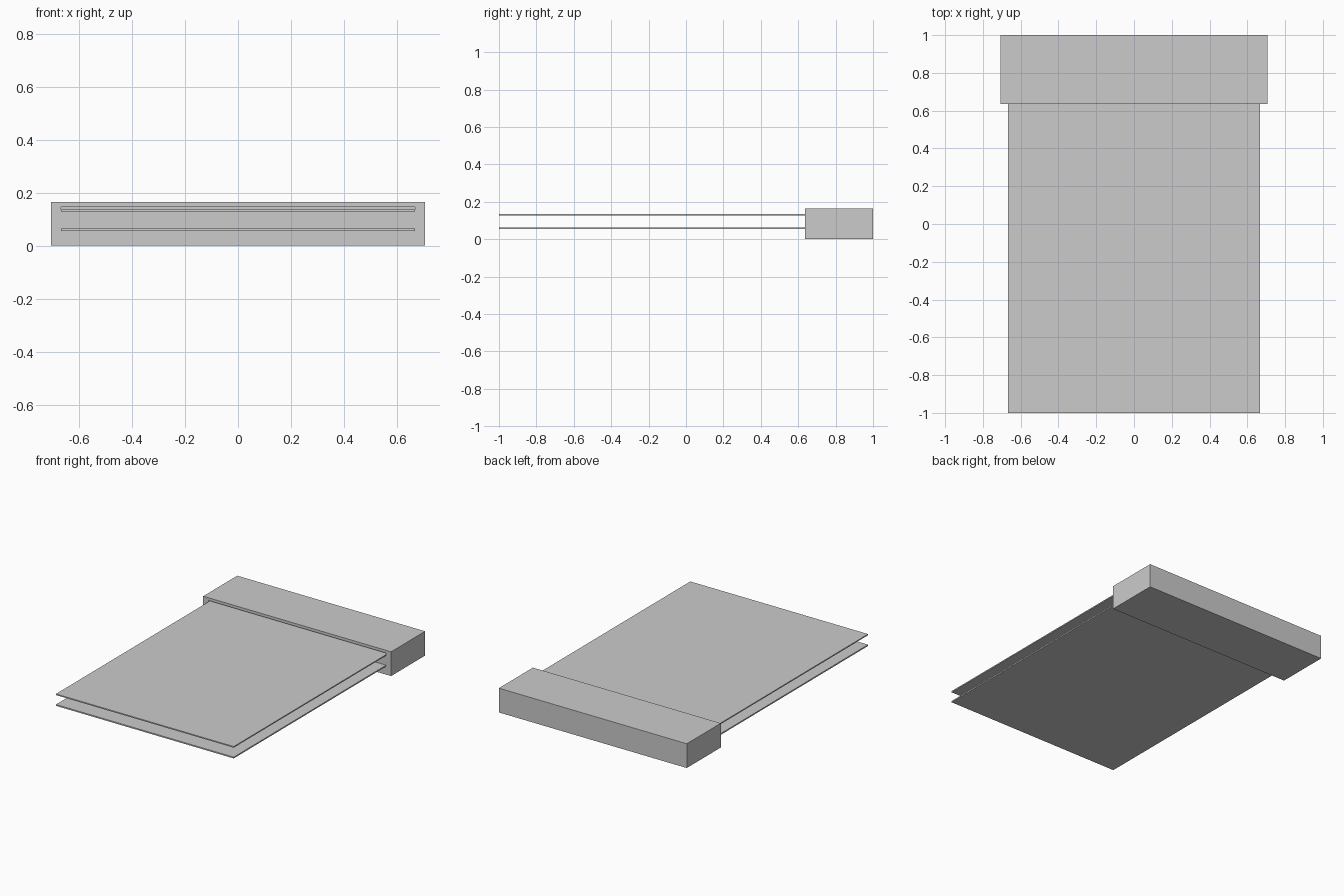
import bpy

if "Cube" in bpy.data.objects:
    bpy.data.objects.remove(bpy.data.objects["Cube"])

grey = bpy.data.materials.new("plain grey")
grey.diffuse_color = (0.6, 0.6, 0.6, 1)
grey.use_nodes = True
grey.node_tree.nodes["Principled BSDF"].inputs["Base Color"].default_value = grey.diffuse_color


def box(name, x, y, z):
    """Box from (min, max) ranges on each axis."""
    bpy.ops.mesh.primitive_cube_add(size=1, location=[sum(r) / 2 for r in (x, y, z)])
    ob = bpy.context.object
    ob.name = name
    ob.scale = [r[1] - r[0] for r in (x, y, z)]
    bpy.ops.object.transform_apply(location=True, rotation=False, scale=True)
    ob.data.materials.append(grey)
    return ob


BACK, FRONT, JOIN = 1.0, -1.0, 0.635
PLATE_X = (-0.668, 0.668)

# Housing block across the back
housing = box("housing", (-0.706, 0.706), (JOIN, BACK), (0, 0.165))

# Slot in the housing front, holding the upper plate with a gap above it
cutter = box("slot_cutter", PLATE_X, (JOIN - 0.1, 0.95), (0.128, 0.146))
cut = housing.modifiers.new("slot", 'BOOLEAN')
cut.operation = 'DIFFERENCE'
cut.solver = 'EXACT'
cut.object = cutter
bpy.context.view_layer.objects.active = housing
bpy.ops.object.modifier_apply(modifier=cut.name)
bpy.data.objects.remove(cutter)

# Two thin parallel plates
box("lower_plate", PLATE_X, (FRONT, JOIN), (0.055, 0.064))
box("upper_plate", PLATE_X, (FRONT, 0.95), (0.128, 0.136))
